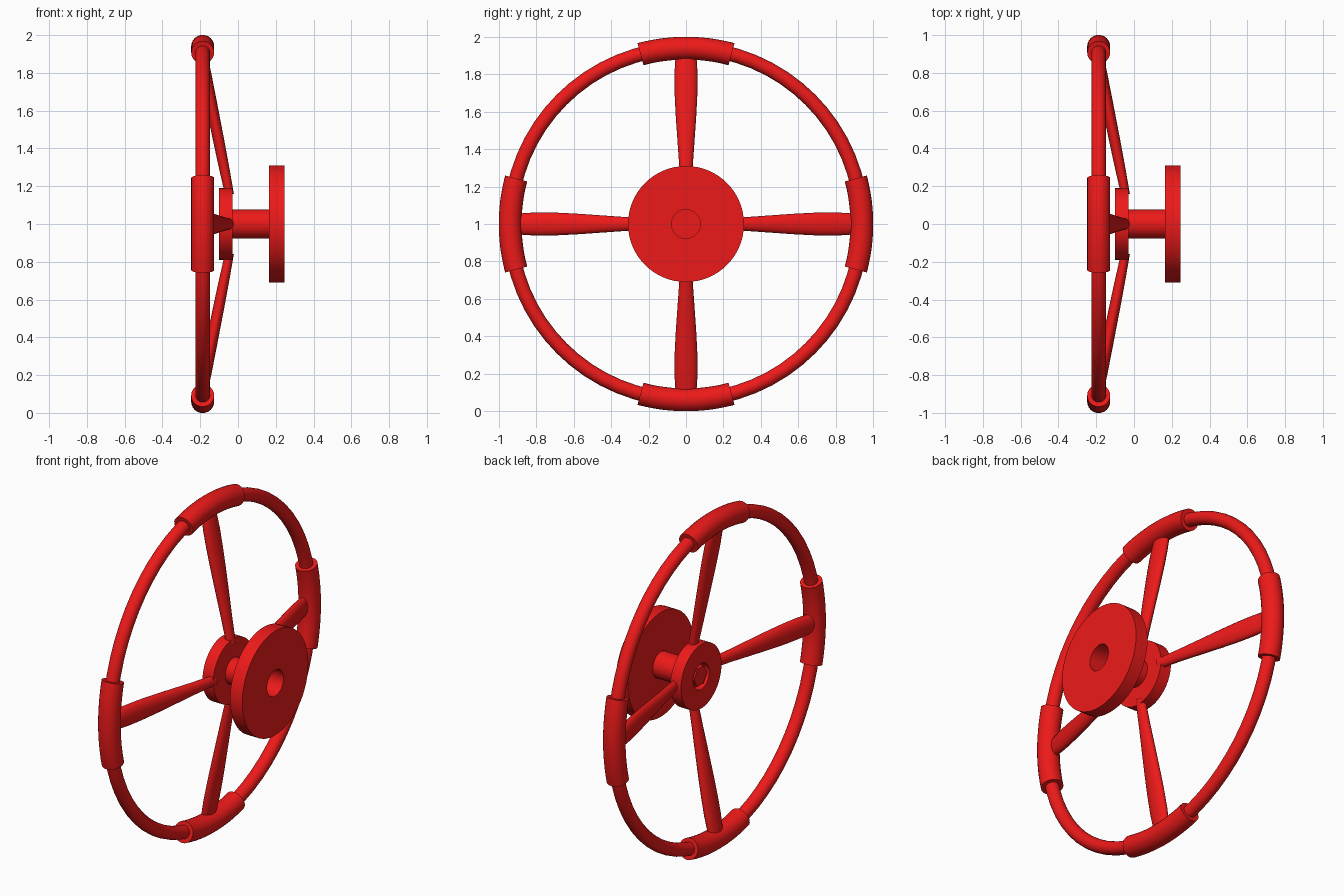
import bpy, math
from math import sin, cos, pi, radians
from mathutils import Vector, Matrix

if "Cube" in bpy.data.objects:
    bpy.data.objects.remove(bpy.data.objects["Cube"])

red = bpy.data.materials.new("red_paint")
red.diffuse_color = (0.85, 0.01, 0.01, 1)
red.use_nodes = True
red.node_tree.nodes["Principled BSDF"].inputs["Base Color"].default_value = red.diffuse_color
CENTRE = Vector((0, 0, 1))


def loft(name, rings, closed=False, caps=False):
    """Skin a list of equal-length point rings; the wheel axis is the x axis at z = 1."""
    n, m = len(rings[0]), len(rings)
    verts = [Vector(p) + CENTRE for ring in rings for p in ring]
    faces = []
    for i in range(m if closed else m - 1):
        a, b = i * n, ((i + 1) % m) * n
        faces += [(a + j, a + (j + 1) % n, b + (j + 1) % n, b + j) for j in range(n)]
    if caps:
        faces += [tuple(reversed(range(n))), tuple(range((m - 1) * n, m * n))]
    me = bpy.data.meshes.new(name)
    me.from_pydata(verts, [], faces)
    me.materials.append(red)
    ob = bpy.data.objects.new(name, me)
    bpy.context.collection.objects.link(ob)
    bpy.ops.object.select_all(action='DESELECT')
    bpy.context.view_layer.objects.active = ob
    ob.select_set(True)
    bpy.ops.object.mode_set(mode='EDIT')
    bpy.ops.mesh.select_all(action='SELECT')
    bpy.ops.mesh.normals_make_consistent(inside=False)
    bpy.ops.object.mode_set(mode='OBJECT')
    bpy.ops.object.shade_smooth_by_angle(angle=radians(35))
    return ob


def disc_ring(x, r, n=48):
    return [(x, r * cos(2 * pi * j / n), r * sin(2 * pi * j / n)) for j in range(n)]


def tube_ring(angle, tube, n=24, major=0.94, x=-0.187):
    """Cross-section of the rim tube at an angle around the wheel."""
    ring = []
    for j in range(n):
        t = 2 * pi * j / n
        r = major + tube * cos(t)
        ring.append((x + tube * sin(t), r * sin(angle), r * cos(angle)))
    return ring


# Rim
loft("rim", [tube_ring(2 * pi * i / 64, 0.038) for i in range(64)], closed=True)

# Spoke stations: radius, half width, half thickness
stations = [(0.16, 0.030, 0.024), (0.31, 0.036, 0.028), (0.45, 0.046, 0.030),
            (0.58, 0.055, 0.031), (0.70, 0.061, 0.032), (0.80, 0.062, 0.032),
            (0.87, 0.058, 0.031), (0.92, 0.050, 0.028)]

# Four grips and four tapered spokes
for k in range(4):
    a = k * pi / 2
    loft(f"grip_{k + 1}", [tube_ring(a + radians(15) * i / 6, 0.061) for i in range(-6, 7)], caps=True)
    turn = Matrix.Rotation(a, 3, 'X')
    rings = []
    for r, w, t in stations:
        x = -0.052 - 0.2 * (r - 0.19)
        rings.append([turn @ Vector((x + t * cos(2 * pi * j / 20), w * sin(2 * pi * j / 20), r))
                      for j in range(20)])
    loft(f"spoke_{k + 1}", rings, caps=True)

# Hub with a round recess on its outer face
loft("hub", [disc_ring(-0.03, 0.19), disc_ring(-0.10, 0.19), disc_ring(-0.10, 0.076),
             disc_ring(-0.06, 0.076)], caps=True)

# Hexagonal nut in the recess
loft("hub_nut", [disc_ring(-0.06, 0.06, 6), disc_ring(-0.095, 0.06, 6)], caps=True)

# Hollow shaft and bored mounting flange
loft("shaft", [disc_ring(-0.03, 0.077), disc_ring(0.165, 0.077)])
loft("mounting_flange", [disc_ring(0.165, 0.077, 64), disc_ring(0.165, 0.31, 64),
                         disc_ring(0.245, 0.31, 64), disc_ring(0.245, 0.077, 64)], closed=True)
